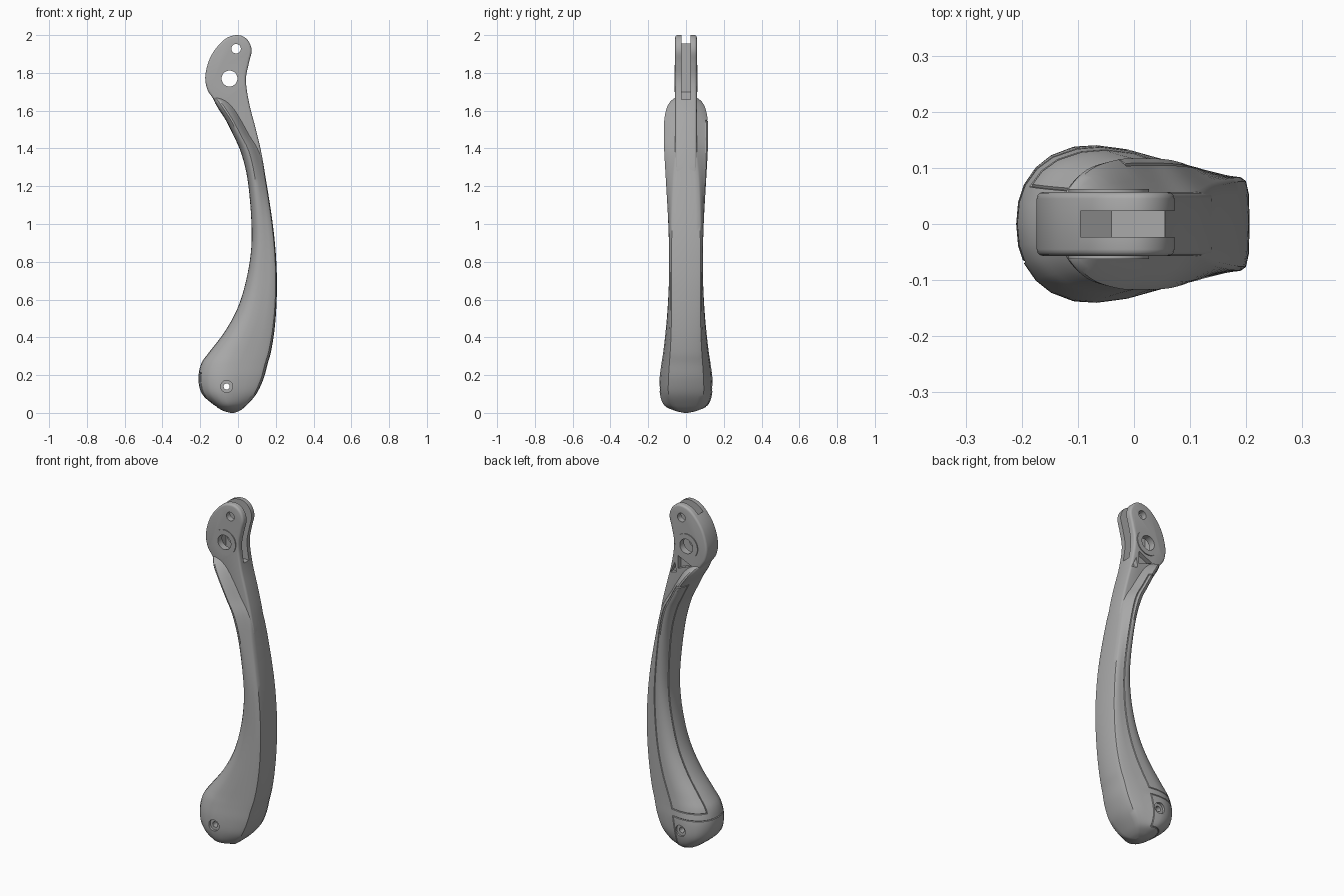
import bpy, bmesh, math
from mathutils import Vector

cube = bpy.data.objects.get("Cube")
if cube:
    bpy.data.objects.remove(cube, do_unlink=True)

metal = bpy.data.materials.new("satin grey")
metal.use_nodes = True
grey = (0.4, 0.4, 0.4, 1)
metal.diffuse_color = grey
metal.node_tree.nodes["Principled BSDF"].inputs["Base Color"].default_value = grey


def finish(bm, name):
    bmesh.ops.recalc_face_normals(bm, faces=bm.faces)
    mesh = bpy.data.meshes.new(name)
    bm.to_mesh(mesh)
    bm.free()
    obj = bpy.data.objects.new(name, mesh)
    bpy.context.collection.objects.link(obj)
    mesh.materials.append(metal)
    return obj


def select(obj):
    bpy.ops.object.select_all(action="DESELECT")
    obj.select_set(True)
    bpy.context.view_layer.objects.active = obj


def smooth(obj):
    select(obj)
    bpy.ops.object.shade_smooth_by_angle(angle=math.radians(35))


def spline(points, steps, closed=False):
    """Catmull-Rom interpolation of points of any dimension."""
    pts = [Vector(p) for p in points]
    n = len(pts)
    pick = (lambda i: pts[i % n]) if closed else (lambda i: pts[max(0, min(n - 1, i))])
    out = []
    for i in range(n if closed else n - 1):
        a, b, c, d = (pick(i + k) for k in (-1, 0, 1, 2))
        for s in range(steps):
            t = s / steps
            out.append(b + (c - a) * (t / 2) + (2 * a - 5 * b + 4 * c - d) * (t * t / 2)
                       + (3 * b - a - 3 * c + d) * (t ** 3 / 2))
    if not closed:
        out.append(pts[-1])
    return out


def prism(name, outline, y0, y1):
    """Extrude an (x, z) outline along y."""
    bm = bmesh.new()
    front = bm.faces.new([bm.verts.new((p[0], y0, p[1])) for p in outline])
    moved = bmesh.ops.extrude_face_region(bm, geom=[front])["geom"]
    verts = [g for g in moved if isinstance(g, bmesh.types.BMVert)]
    bmesh.ops.translate(bm, verts=verts, vec=(0, y1 - y0, 0))
    return finish(bm, name)


def disc(name, centre, radius, y0, y1):
    turns = [math.tau * k / 40 for k in range(40)]
    return prism(name, [(centre[0] + radius * math.cos(a), centre[1] + radius * math.sin(a))
                        for a in turns], y0, y1)


def boolean(obj, other, operation="DIFFERENCE"):
    other.hide_render = True
    mod = obj.modifiers.new("cut", "BOOLEAN")
    mod.operation = operation
    mod.solver = "EXACT"
    mod.object = other
    select(obj)
    bpy.ops.object.modifier_apply(modifier=mod.name)
    bpy.data.objects.remove(other, do_unlink=True)


# Grip stations: height, left x, right x, widest half width, right half width
STATIONS = [
    (1.675, -.135, -.12, .03, .03), (1.66, -.13, -.07, .07, .05),
    (1.62, -.11, -.02, .1, .05), (1.55, -.065, .025, .115, .05),
    (1.47, -.025, .07, .117, .05), (1.38, .015, .12, .115, .055),
    (1.24, .05, .147, .107, .07), (1.03, .07, .18, .095, .08),
    (.87, .07, .198, .09, .082), (.71, .045, .206, .09, .083),
    (.56, 0, .203, .097, .083), (.43, -.07, .192, .108, .085),
    (.325, -.15, .175, .12, .09), (.26, -.195, .157, .13, .095),
    (.18, -.21, .135, .14, .1), (.1, -.19, .097, .138, .1),
    (.04, -.125, .045, .115, .08), (.012, -.08, .01, .06, .045),
    (0, -.04, -.02, .01, .01)]
ACROSS = [0, .01, .04, .1, .18, .3, .42, .58, .74, .9, .96, .99, 1]
WIDEST, CORNER = .42, .9


def half_width(t, wide, right):
    if t < WIDEST:
        return wide * (1 - (1 - t / WIDEST) ** 2.3) ** (1 / 2.3)
    u = (t - WIDEST) / (1 - WIDEST)
    y = wide + (right - wide) * u * u * (3 - 2 * u)
    if t > CORNER:
        y *= max(0, 1 - ((t - CORNER) / (1 - CORNER)) ** 3) ** (1 / 3)
    return y


def groove(bm, faces):
    """Outline a patch of faces with a narrow seam."""
    for depth in (-.004, .004):
        bmesh.ops.inset_region(bm, faces=faces, thickness=.003, depth=depth,
                               use_even_offset=True)


# Grip body, lofted from the shoulder down to the round butt
bm = bmesh.new()
around = [(t, 1) for t in ACROSS] + [(t, -1) for t in ACROSS[-2:0:-1]]
rings = []
for z, x0, x1, wide, right in spline(STATIONS, 5):
    rings.append([bm.verts.new((x0 + (x1 - x0) * t, side * half_width(t, wide, right), z))
                  for t, side in around])
panel, cap = [], []
for upper, lower in zip(rings, rings[1:]):
    for j in range(len(around)):
        k = (j + 1) % len(around)
        face = bm.faces.new((upper[j], upper[k], lower[k], lower[j]))
        z = face.calc_center_median().z
        if j < len(ACROSS) and .04 <= around[j][0] < WIDEST + .1 and .24 < z < 1.55:
            panel.append(face)
        if .03 < z < .22 and (around[j][0] < .1 or (j < len(ACROSS) and around[j][0] < .5)):
            cap.append(face)
bm.faces.new(rings[0])
bm.faces.new(rings[-1])
bmesh.ops.recalc_face_normals(bm, faces=bm.faces)
groove(bm, panel)
groove(bm, cap)
grip = finish(bm, "grip_body")

# Screw hole with a recess on both sides of the butt
SCREW = (-.06, .14)
boolean(grip, disc("screw_hole", SCREW, .016, -.3, .3))
for side in (-1, 1):
    boolean(grip, disc("screw_recess", SCREW, .032, side * .125, side * .3))
smooth(grip)

# Head plate, running down into the grip
HEAD = [(0, 2), (.05, 1.975), (.072, 1.92), (.057, 1.85), (.042, 1.76), (.06, 1.635),
        (.095, 1.5), (.125, 1.37), (.14, 1.25), (.1, 1.25), (.03, 1.4), (-.05, 1.56),
        (-.132, 1.665), (-.165, 1.72), (-.172, 1.795), (-.14, 1.895), (-.07, 1.978)]
head = prism("head_plate", spline(HEAD, 5, True), -.057, .057)
bevel = head.modifiers.new("soft rim", "BEVEL")
bevel.width = .012
bevel.segments = 3
bevel.limit_method = "ANGLE"
bevel.angle_limit = math.radians(50)
select(head)
bpy.ops.object.modifier_apply(modifier=bevel.name)

# Pivot boss, slot and pin holes
PIVOT, PIN = (-.045, 1.77), (-.01, 1.928)
boolean(head, disc("pivot_boss", PIVOT, .072, -.062, .062), "UNION")
boolean(head, prism("fork_slot", [(-.095, 1.7), (-.04, 1.66), (.2, 1.66), (.2, 2.1),
                                  (-.095, 2.1)], -.023, .023))
boolean(head, disc("pivot_hole", PIVOT, .042, -.3, .3))
boolean(head, disc("pin_hole", PIN, .025, -.3, .3))

# Triangular weight-saving pockets on the back face
for corners in ([(.012, 1.7), (-.075, 1.66), (.012, 1.625)],
                [(.032, 1.655), (.062, 1.59), (.022, 1.6)]):
    boolean(head, prism("pocket", corners, .03, .2))
smooth(head)
